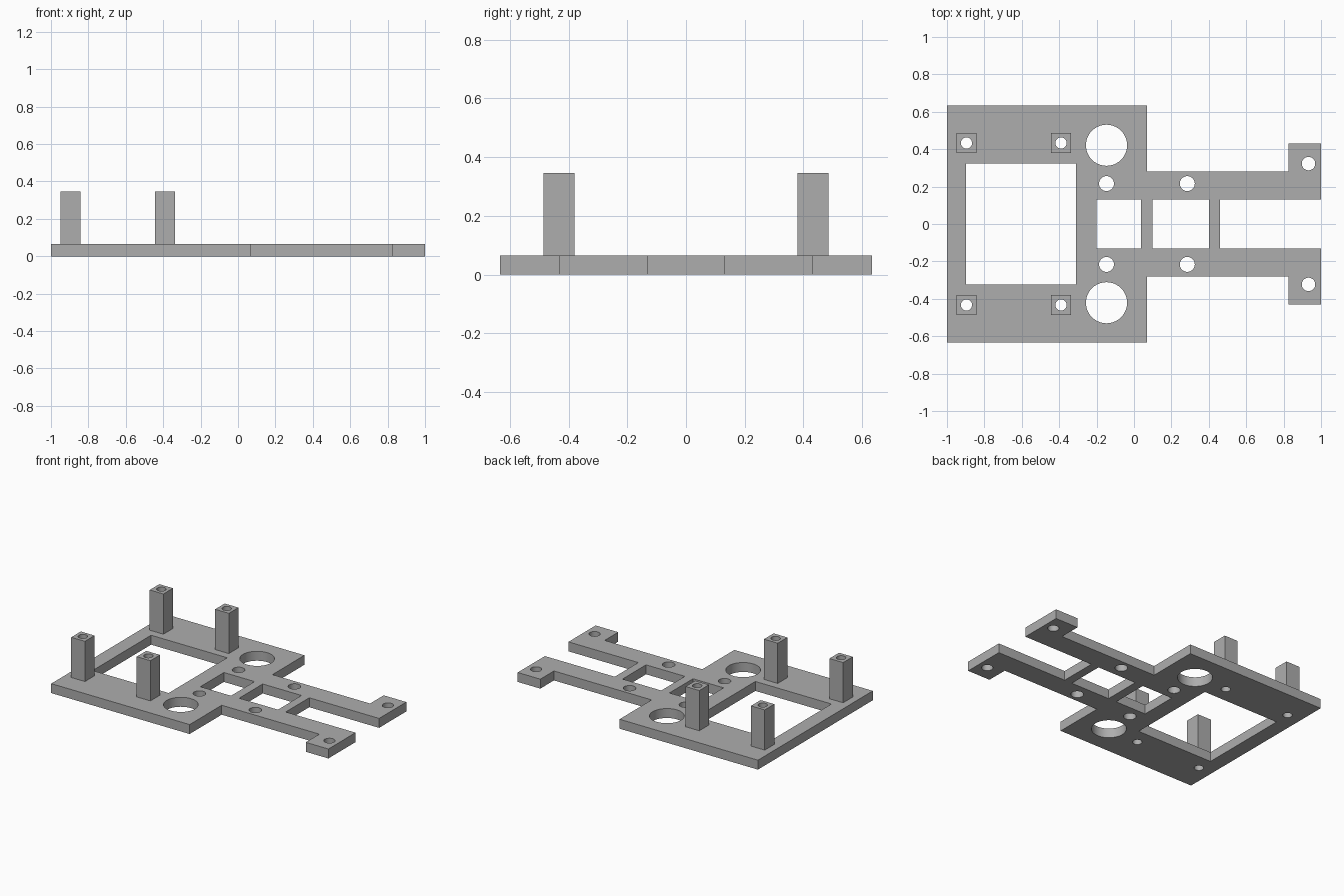
import bpy, bmesh
from math import cos, sin, tau, radians

if "Cube" in bpy.data.objects:
    bpy.data.objects.remove(bpy.data.objects["Cube"], do_unlink=True)

PLATE_TOP, POST_TOP = 0.066, 0.347

grey = bpy.data.materials.new("plain_grey")
grey.use_nodes = True
colour = (0.42, 0.42, 0.42, 1)
grey.diffuse_color = colour
grey.node_tree.nodes["Principled BSDF"].inputs["Base Color"].default_value = colour


def circle(x, y, r, n=40):
    return [(x + r * cos(tau * i / n), y + r * sin(tau * i / n)) for i in range(n)]


def rect(x0, x1, y0, y1):
    return [(x0, y0), (x1, y0), (x1, y1), (x0, y1)]


def extruded(name, loops, z0, z1):
    """Fill an outline with holes and extrude it from z0 to z1."""
    curve = bpy.data.curves.new(name + "_profile", "CURVE")
    curve.dimensions = "2D"
    curve.fill_mode = "BOTH"
    curve.extrude = (z1 - z0) / 2
    for loop in loops:
        spline = curve.splines.new("POLY")
        spline.points.add(len(loop) - 1)
        for point, (x, y) in zip(spline.points, loop):
            point.co = (x, y, 0, 1)
        spline.use_cyclic_u = True
    helper = bpy.data.objects.new(name + "_profile", curve)
    bpy.context.collection.objects.link(helper)
    bpy.context.view_layer.update()
    graph = bpy.context.evaluated_depsgraph_get()
    mesh = bpy.data.meshes.new_from_object(helper.evaluated_get(graph))
    bpy.data.objects.remove(helper, do_unlink=True)

    # Weld the caps to the walls
    bm = bmesh.new()
    bm.from_mesh(mesh)
    bmesh.ops.remove_doubles(bm, verts=bm.verts, dist=0.0001)
    bmesh.ops.translate(bm, verts=bm.verts, vec=(0, 0, (z0 + z1) / 2))
    bmesh.ops.recalc_face_normals(bm, faces=bm.faces)
    bm.to_mesh(mesh)
    bm.free()
    mesh.name = name
    mesh.materials.clear()
    mesh.materials.append(grey)
    obj = bpy.data.objects.new(name, mesh)
    bpy.context.collection.objects.link(obj)
    bpy.ops.object.select_all(action="DESELECT")
    obj.select_set(True)
    bpy.context.view_layer.objects.active = obj
    bpy.ops.object.shade_smooth_by_angle(angle=radians(30))
    return obj


# Base plate outline: wide body, two arms with outward feet, open slot between
half = [(-1, 0.634), (0.07, 0.634), (0.07, 0.28), (0.825, 0.28),
        (0.825, 0.43), (1, 0.43), (1, 0.13), (0.46, 0.13)]
outline = half + [(x, -y) for x, y in reversed(half)]

# Rectangular windows
loops = [outline,
         rect(-0.898, -0.31, -0.323, 0.323),
         rect(-0.2, 0.037, -0.13, 0.13),
         rect(0.1, 0.4, -0.13, 0.13)]

# Round holes, mirrored front to back
post_x = {"left": -0.39, "right": -0.896}
POST_Y, BORE = 0.433, 0.03
holes = [(-0.147, 0.421, 0.11), (-0.147, 0.216, 0.04),
         (0.285, 0.216, 0.04), (0.933, 0.323, 0.036)]
holes += [(x, POST_Y, BORE) for x in post_x.values()]
for side in (1, -1):
    loops += [circle(x, side * y, r) for x, y, r in holes]
extruded("base_plate", loops, 0, PLATE_TOP)

# Four bored square posts
HALF = 0.053
for end, side in (("front", -1), ("back", 1)):
    for label, x in post_x.items():
        y = side * POST_Y
        extruded(f"{end}_{label}_post",
                 [rect(x - HALF, x + HALF, y - HALF, y + HALF), circle(x, y, BORE)],
                 PLATE_TOP, POST_TOP)
